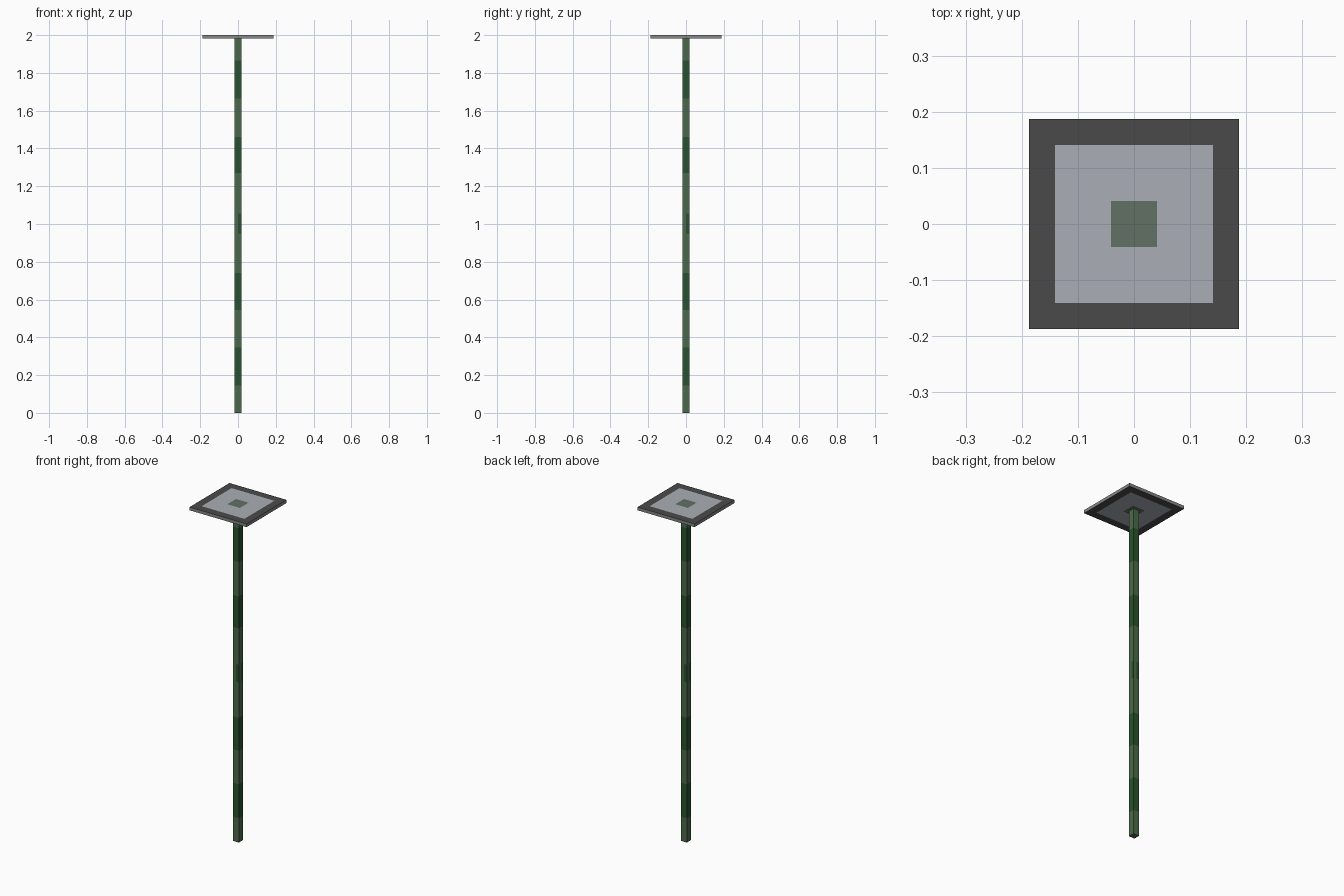
import bpy, bmesh

if "Cube" in bpy.data.objects:
    bpy.data.objects.remove(bpy.data.objects["Cube"])


def material(name, rgb):
    """Flat colour from 0-255 sRGB values."""
    def lin(c):
        c /= 255
        return c / 12.92 if c <= 0.04045 else ((c + 0.055) / 1.055) ** 2.4
    m = bpy.data.materials.new(name)
    m.diffuse_color = (*[lin(c) for c in rgb], 1)
    m.use_nodes = True
    m.node_tree.nodes["Principled BSDF"].inputs["Base Color"].default_value = m.diffuse_color
    return m


light_green = material("light green", (76, 107, 74))
dark_green = material("dark green", (42, 82, 46))
dark_grey = material("dark grey", (74, 74, 74))
rim_grey = material("rim grey", (134, 134, 134))
pale_grey = material("pale grey", (170, 175, 182))
moss_grey = material("moss grey", (98, 112, 99))


def finish(bm, name, mats):
    bmesh.ops.recalc_face_normals(bm, faces=bm.faces[:])
    me = bpy.data.meshes.new(name)
    bm.to_mesh(me)
    bm.free()
    for m in mats:
        me.materials.append(m)
    ob = bpy.data.objects.new(name, me)
    bpy.context.collection.objects.link(ob)
    return ob


def box(half, z0, z1):
    bm = bmesh.new()
    bmesh.ops.create_cube(bm, size=1)
    for v in bm.verts:
        v.co.x *= 2 * half
        v.co.y *= 2 * half
        v.co.z = z1 if v.co.z > 0 else z0
    return bm


PLATE_BOTTOM = 1.981

# Square post, cut into horizontal bands and split down the middle of each side
bm = box(0.0188, 0, PLATE_BOTTOM)
bands = [(0.145, 0.345), (0.545, 0.74), (1.27, 1.46), (1.665, 1.865)]
patch = (0.95, 1.055)
cuts = [((0, 0, z), (0, 0, 1)) for b in bands + [patch] for z in b]
cuts += [((0, 0, 0), (1, 0, 0)), ((0, 0, 0), (0, 1, 0))]
for co, no in cuts:
    bmesh.ops.bisect_plane(bm, geom=bm.verts[:] + bm.edges[:] + bm.faces[:],
                           plane_co=co, plane_no=no)
bm.normal_update()
for f in bm.faces:
    c, n = f.calc_center_median(), f.normal
    if abs(n.z) > 0.5:
        continue
    right_half = n.x * c.y - n.y * c.x > 0     # right half seen facing each side
    in_band = any(a < c.z < b for a, b in bands)
    in_patch = patch[0] < c.z < patch[1] and right_half
    f.material_index = 1 if in_band or in_patch else 0
finish(bm, "post", [light_green, dark_green])

# Square top plate: dark border, pale panel and central patch, inset on both faces
bm = box(0.187, PLATE_BOTTOM, 2.0)
bm.normal_update()
flats = []
for f in bm.faces:
    if abs(f.normal.z) > 0.5:
        f.material_index = 1
        flats.append(f)
for f in flats:
    for width, index in ((0.0465, 2), (0.0995, 3)):
        bmesh.ops.inset_region(bm, faces=[f], thickness=width,
                               use_even_offset=True)
        f.material_index = index
finish(bm, "top_plate", [rim_grey, dark_grey, pale_grey, moss_grey])
